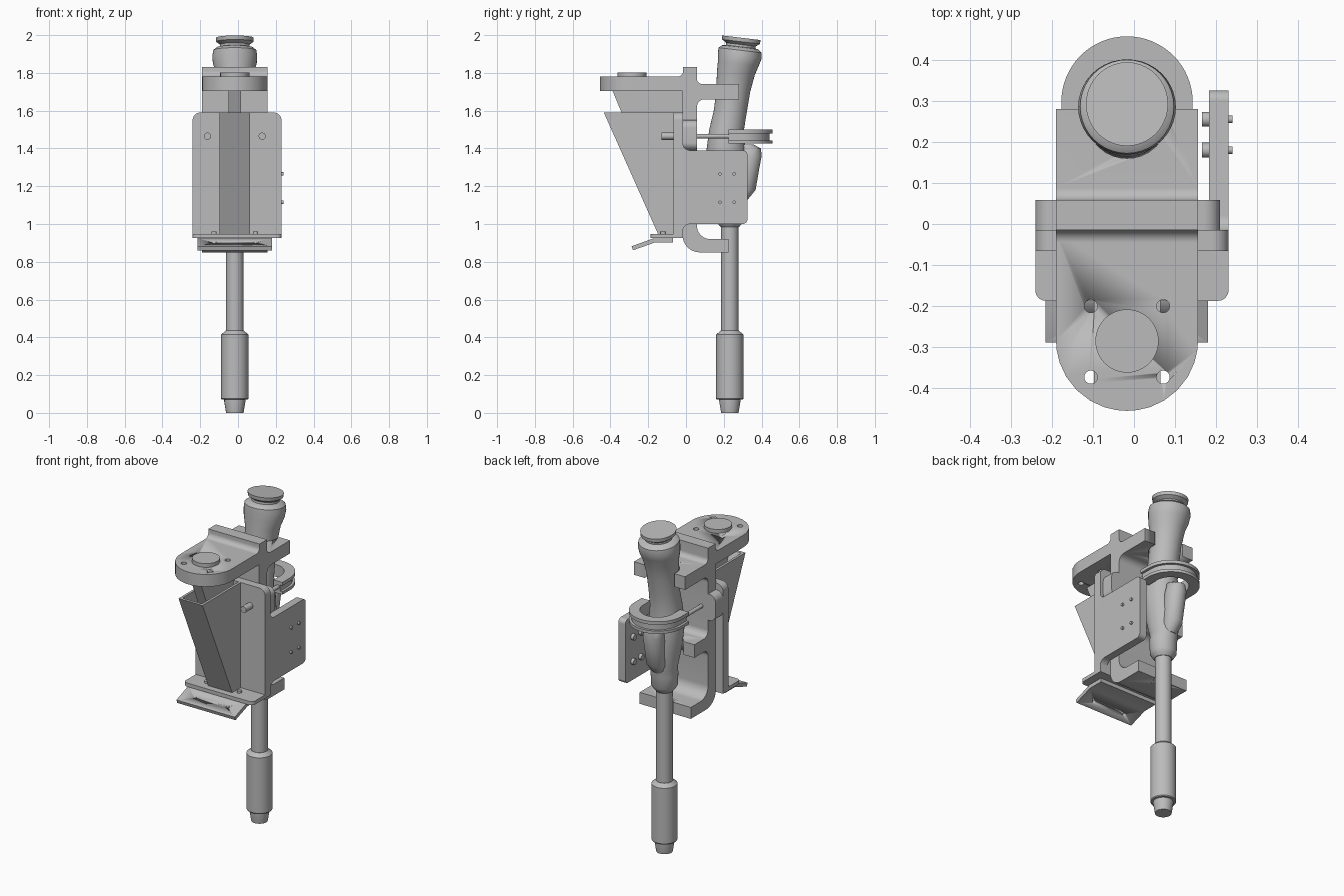
import bpy, bmesh, math
from mathutils import Vector

if "Cube" in bpy.data.objects:
    bpy.data.objects.remove(bpy.data.objects["Cube"], do_unlink=True)

grey = bpy.data.materials.new("plain grey")
grey.use_nodes = True
grey.diffuse_color = (0.5, 0.5, 0.5, 1)
grey.node_tree.nodes["Principled BSDF"].inputs["Base Color"].default_value = (0.5, 0.5, 0.5, 1)

CX = -0.017      # centre line of the bracket and tool
HALF = 0.173     # half width of the bracket


def finish(bm, name, angle=35):
    bmesh.ops.recalc_face_normals(bm, faces=bm.faces)
    mesh = bpy.data.meshes.new(name)
    bm.to_mesh(mesh)
    bm.free()
    mesh.materials.append(grey)
    ob = bpy.data.objects.new(name, mesh)
    bpy.context.collection.objects.link(ob)
    bpy.ops.object.select_all(action='DESELECT')
    ob.select_set(True)
    bpy.context.view_layer.objects.active = ob
    bpy.ops.object.shade_smooth_by_angle(angle=math.radians(angle))
    return ob


def rounded(points, steps=8):
    """Round each corner that carries a radius as its third value."""
    out = []
    n = len(points)
    for i, p in enumerate(points):
        c = Vector(p[:2])
        if len(p) < 3:
            out.append(c)
            continue
        a = (Vector(points[i - 1][:2]) - c).normalized()
        b = (Vector(points[(i + 1) % n][:2]) - c).normalized()
        half = a.angle(b) / 2
        centre = c + (a + b).normalized() * (p[2] / math.sin(half))
        d = p[2] / math.tan(half)
        start, end = c + a * d - centre, c + b * d - centre
        for k in range(steps + 1):
            t = k / steps
            v = start * (1 - t) + end * t
            out.append(centre + v.normalized() * p[2])
    return out


def prism(name, points, axis, low, high):
    """Extrude a closed profile along an axis."""
    place = {'x': lambda u, v, w: (w, u, v),
             'y': lambda u, v, w: (u, w, v),
             'z': lambda u, v, w: (u, v, w)}[axis]
    bm = bmesh.new()
    face = bm.faces.new([bm.verts.new(place(p[0], p[1], low)) for p in rounded(points)])
    res = bmesh.ops.extrude_face_region(bm, geom=[face])
    moved = [v for v in res['geom'] if isinstance(v, bmesh.types.BMVert)]
    bmesh.ops.translate(bm, verts=moved, vec=place(0, 0, high - low))
    return finish(bm, name)


def loft(name, rings, sides=32, tilt_from=9):
    """Stack ellipses given as (z, centre y, radius x, radius y)."""
    bm = bmesh.new()
    loops = []
    for z, cy, rx, ry in rings:
        loop = []
        for i in range(sides):
            a = math.tau * i / sides
            dy = ry * math.sin(a)
            dz = -0.12 * dy if z > tilt_from else 0
            loop.append(bm.verts.new((CX + rx * math.cos(a), cy + dy, z + dz)))
        loops.append(loop)
    for a, b in zip(loops, loops[1:]):
        for i in range(sides):
            j = (i + 1) % sides
            bm.faces.new((a[i], a[j], b[j], b[i]))
    bm.faces.new(loops[0][::-1])
    bm.faces.new(loops[-1])
    return finish(bm, name)


def cylinder(name, start, end, radius, sides=24):
    s, e = Vector(start), Vector(end)
    bm = bmesh.new()
    bmesh.ops.create_cone(bm, cap_ends=True, segments=sides, radius1=radius,
                          radius2=radius, depth=(e - s).length)
    turn = Vector((0, 0, 1)).rotation_difference(e - s).to_matrix().to_4x4()
    turn.translation = (s + e) / 2
    bmesh.ops.transform(bm, matrix=turn, verts=bm.verts)
    return finish(bm, name)


def cut(ob, cutter):
    mod = ob.modifiers.new("cut", 'BOOLEAN')
    mod.operation = 'DIFFERENCE'
    mod.solver = 'EXACT'
    mod.object = cutter
    bpy.context.view_layer.objects.active = ob
    bpy.ops.object.modifier_apply(modifier=mod.name)
    bpy.data.objects.remove(cutter, do_unlink=True)


def slot(ob, y, r, low, high):
    """Cut a round-bottomed slot, open to the back."""
    cutter = prism("slot_cutter", [(CX - r, y - r, r * 0.99), (CX + r, y - r, r * 0.99),
                                   (CX + r, 0.5), (CX - r, 0.5)], 'z', low, high)
    cut(ob, cutter)


# Main bracket: spine with ridge, clamp arms and curved foot
spine = prism("bracket_spine", [
    (-0.07, 1.78), (-0.015, 1.78, 0.03), (-0.015, 1.83), (0.058, 1.83),
    (0.058, 1.74, 0.03), (0.28, 1.74), (0.28, 1.66), (0.058, 1.66, 0.04),
    (0.058, 1.29, 0.04), (0.19, 1.29), (0.19, 1.21), (0.058, 1.21, 0.04),
    (0.058, 0.92, 0.07), (0.225, 0.92), (0.225, 0.85),
    (-0.018, 0.85, 0.09), (-0.018, 1.705), (-0.07, 1.705)], 'x', CX - HALF, CX + HALF)
slot(spine, 0.26, 0.1, 1.6, 1.8)
slot(spine, 0.235, 0.108, 1.15, 1.35)
slot(spine, 0.232, 0.052, 0.8, 0.97)
prism("spine_lug", [(-0.24, 1.39, 0.04), (0.21, 1.39, 0.04), (0.21, 1.55, 0.04),
                    (-0.24, 1.55, 0.04)], 'y', -0.015, 0.058)

# Top mounting plate with holes and a raised boss
plate = prism("top_plate", [(CX - HALF, -0.02), (CX - HALF, -0.455, 0.172),
                            (CX + HALF, -0.455, 0.172), (CX + HALF, -0.02)], 'z', 1.705, 1.78)
for x in (CX - 0.088, CX + 0.088):
    for y in (-0.2, -0.373):
        cut(plate, cylinder("hole_cutter", (x, y, 1.6), (x, y, 1.9), 0.016))
cylinder("top_boss", (CX, -0.285, 1.75), (CX, -0.285, 1.803), 0.077, 48)
prism("support_rib", [(-0.395, 1.72), (-0.01, 1.72), (-0.01, 0.96), (-0.08, 0.96)],
      'x', CX - 0.032, CX + 0.032)

# Front plate, bottom flange and bent lip
prism("front_plate", [(-0.24, 0.93), (0.23, 0.93), (0.23, 1.59, 0.04),
                      (-0.24, 1.59, 0.04)], 'y', -0.066, -0.015)
prism("bottom_flange", [(-0.24, -0.015), (-0.24, -0.187, 0.025), (0.23, -0.187, 0.025),
                        (0.23, -0.015)], 'z', 0.925, 0.947)
lip = prism("bent_lip", [(-0.07, 0.925), (-0.17, 0.925), (-0.288, 0.882), (-0.281, 0.861),
                         (-0.165, 0.902), (-0.07, 0.902)], 'x', -0.215, 0.18)
for x in (CX - 0.11, CX + 0.11):
    cut(lip, cylinder("hole_cutter", (x, -0.235, 0.8), (x, -0.235, 0.94), 0.01))
    cylinder("flange_bolt", (x, -0.12, 0.94), (x, -0.12, 0.96), 0.014)

# Sloped channel, open at the top
for x in (CX - 0.081, CX + 0.066):
    prism("channel_wall", [(-0.435, 1.59), (-0.06, 1.59), (-0.06, 0.945), (-0.147, 0.945)],
          'x', x, x + 0.015)
prism("channel_front", [(-0.435, 1.59), (-0.418, 1.59), (-0.13, 0.945), (-0.147, 0.945)],
      'x', CX - 0.081, CX + 0.081)

# Side plate with bolts
prism("side_plate", [(-0.066, 0.93), (-0.018, 0.93), (-0.018, 1.0, 0.04), (0.325, 1.0, 0.025),
                     (0.325, 1.39, 0.025), (-0.018, 1.39, 0.04), (-0.018, 1.5),
                     (-0.066, 1.5)], 'x', 0.183, 0.23)
for y in (0.18, 0.255):
    for z in (1.115, 1.265):
        cylinder("side_bolt", (0.175, y, z), (0.24, y, z), 0.009)
        cylinder("side_bolt_head", (0.165, y, z), (0.184, y, z), 0.018)

# Open clamp ring carried on two rods
for low, high, r in ((1.425, 1.443, 0.16), (1.443, 1.48, 0.145), (1.48, 1.5, 0.16)):
    arc = [math.pi * i / 32 for i in range(33)]
    ring = [(CX + r, 0.225)]
    ring += [(CX + r * math.cos(a), 0.297 + r * math.sin(a)) for a in arc]
    ring += [(CX - r, 0.225), (CX - 0.1, 0.225)]
    ring += [(CX - 0.1 * math.cos(a), 0.297 + 0.1 * math.sin(a)) for a in arc]
    ring += [(CX + 0.1, 0.225)]
    prism("clamp_ring", ring, 'z', low, high)
for x in (CX - 0.145, CX + 0.145):
    cylinder("rod_head", (x, -0.13, 1.465), (x, -0.05, 1.465), 0.019)
    sx = CX + (x - CX) * 0.88
    cylinder("clamp_rod", (sx, 0.04, 1.465), (sx, 0.28, 1.465), 0.012)

# Tool shaft, socket and tip
CY = 0.232


def turned(name, profile):
    loft(name, [(z, CY, r, r) for z, r in profile], 40)


turned("tool_shaft", [(0.41, 0.046), (1.0, 0.046)])
turned("tool_socket", [(0.07, 0.068), (0.075, 0.072), (0.415, 0.072), (0.435, 0.048)])
turned("tool_tip", [(0, 0.046), (0.06, 0.056), (0.078, 0.056)])

# Moulded handle and trigger
loft("tool_handle", [
    (0.985, CY, 0.05, 0.05), (1.0, CY, 0.062, 0.062), (1.02, CY, 0.074, 0.074),
    (1.09, CY, 0.077, 0.077), (1.13, 0.237, 0.075, 0.08), (1.25, 0.23, 0.095, 0.1),
    (1.38, 0.212, 0.1, 0.105), (1.5, 0.215, 0.09, 0.092), (1.6, 0.235, 0.086, 0.088),
    (1.7, 0.25, 0.088, 0.09), (1.8, 0.264, 0.1, 0.1), (1.85, 0.277, 0.116, 0.108),
    (1.89, 0.285, 0.119, 0.116), (1.92, 0.286, 0.114, 0.114), (1.935, 0.287, 0.095, 0.095),
    (1.938, 0.289, 0.078, 0.078), (1.95, 0.291, 0.078, 0.078), (1.965, 0.292, 0.098, 0.1),
    (1.986, 0.292, 0.1, 0.102)], 40, 1.75)
loft("tool_trigger", [
    (1.12, 0.275, 0.04, 0.045), (1.18, 0.31, 0.055, 0.06), (1.28, 0.325, 0.058, 0.062),
    (1.36, 0.338, 0.06, 0.064), (1.4, 0.34, 0.05, 0.058), (1.42, 0.32, 0.04, 0.04)], 14)
